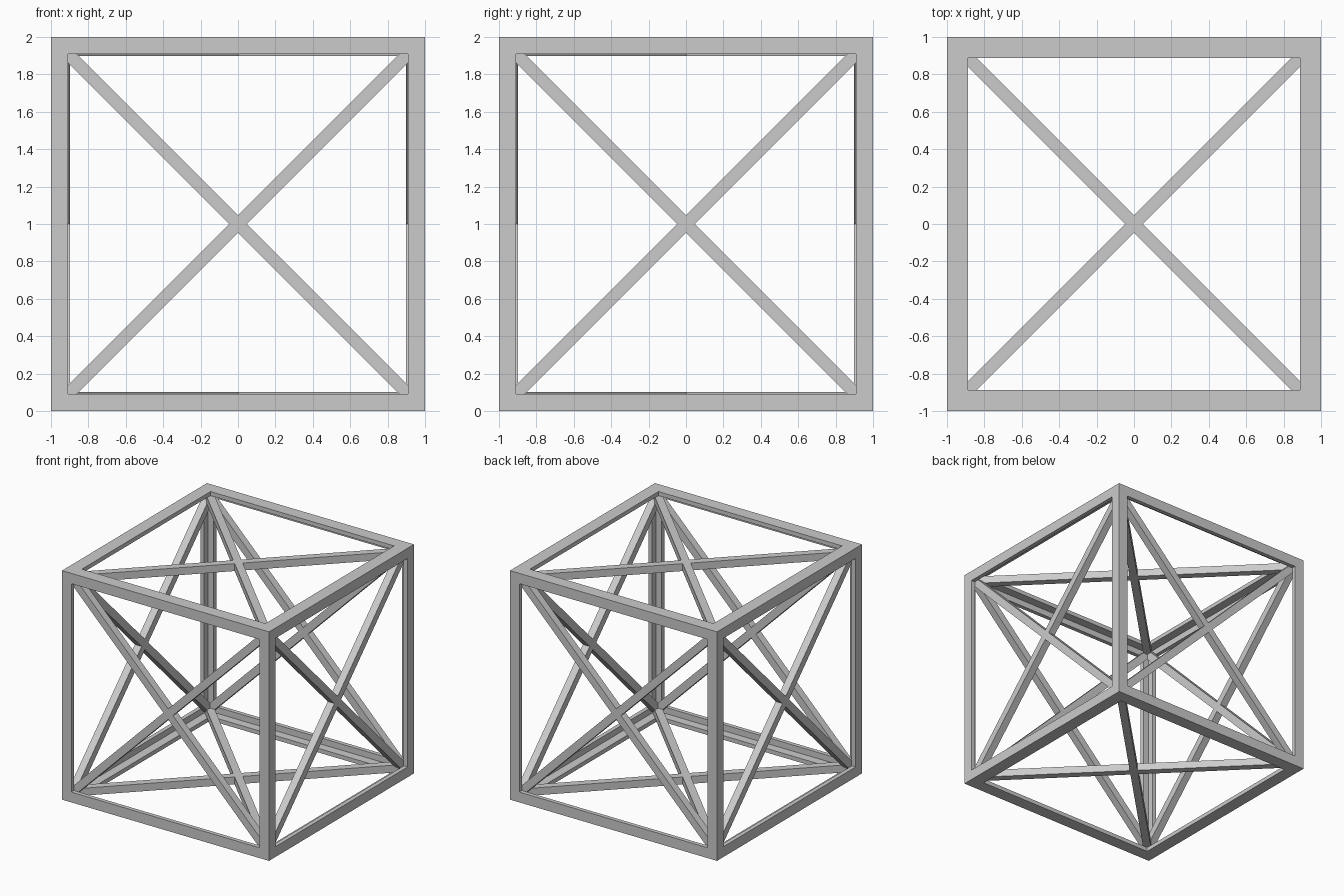
import bpy, bmesh, math
from mathutils import Matrix, Vector

if "Cube" in bpy.data.objects:
    bpy.data.objects.remove(bpy.data.objects["Cube"])

SHEET = 0.036       # thickness of the angle profile
SIDE_LEG = 0.09     # leg width on the four sides
TOP_LEG = 0.113     # leg width on top and bottom
STRUT = 0.065       # square brace section
REACH = 0.93        # half extent of a brace along each axis
CENTRE = Vector((0, 0, 1))


def add_object(name, bm):
    mesh = bpy.data.meshes.new(name)
    bm.to_mesh(mesh)
    bm.free()
    obj = bpy.data.objects.new(name, mesh)
    bpy.context.collection.objects.link(obj)
    return obj


# Outer frame: cube with open faces, given thickness inward (L-shaped edges)
bm = bmesh.new()
bmesh.ops.create_cube(bm, size=2, matrix=Matrix.Translation(CENTRE))
openings = list(bm.faces)
for face in openings:
    leg = TOP_LEG if abs(face.normal.z) > 0.5 else SIDE_LEG
    bmesh.ops.inset_individual(bm, faces=[face], thickness=leg, use_even_offset=True)
bmesh.ops.delete(bm, geom=openings, context='FACES')
frame = add_object("angle_frame", bm)
solid = frame.modifiers.new("thickness", 'SOLIDIFY')
solid.thickness = SHEET
solid.offset = -1
solid.use_even_offset = True

# Crossed braces just inside each of the six faces
sides = {
    "top": Matrix.Identity(4),
    "bottom": Matrix.Rotation(math.pi, 4, 'X'),
    "front": Matrix.Rotation(math.pi / 2, 4, 'X'),
    "back": Matrix.Rotation(-math.pi / 2, 4, 'X'),
    "right": Matrix.Rotation(math.pi / 2, 4, 'Y'),
    "left": Matrix.Rotation(-math.pi / 2, 4, 'Y'),
}
depth = 1 - SHEET - STRUT / 2
length = 2 * REACH * math.sqrt(2)
for side, turn in sides.items():
    for label, angle in (("a", 45), ("b", -45)):
        bm = bmesh.new()
        place = (Matrix.Translation(CENTRE) @ turn
                 @ Matrix.Translation((0, 0, depth))
                 @ Matrix.Rotation(math.radians(angle), 4, 'Z')
                 @ Matrix.Diagonal((length, STRUT, STRUT, 1)))
        bmesh.ops.create_cube(bm, size=1, matrix=place)
        add_object(f"{side}_brace_{label}", bm)
